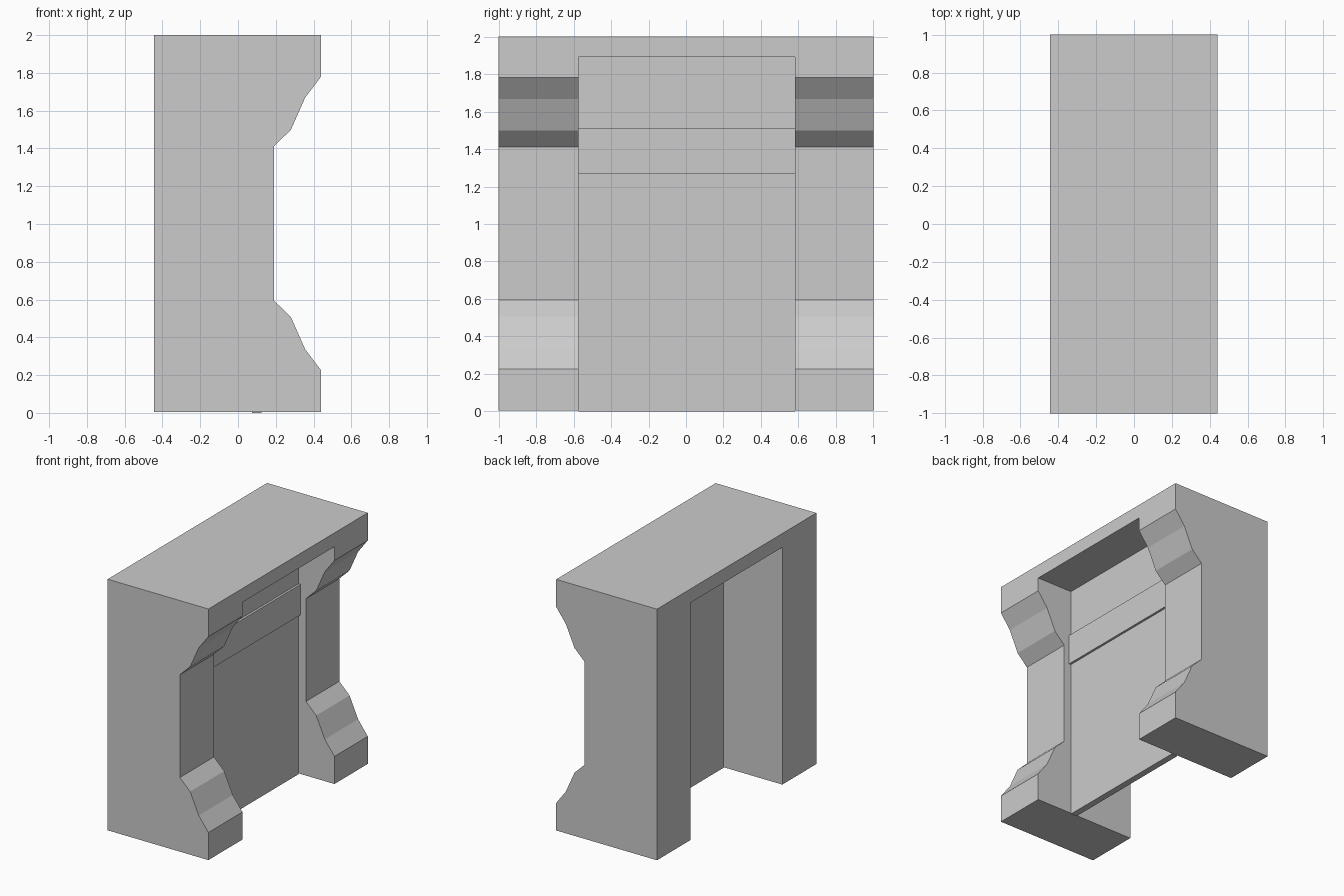
import bpy, bmesh

if "Cube" in bpy.data.objects:
    bpy.data.objects.remove(bpy.data.objects["Cube"])

OPEN_Y0, OPEN_Y1, OPEN_TOP = -0.573, 0.582, 1.89
BASE, TOP = 0.006, 2.0


def finish(name, bm):
    bmesh.ops.recalc_face_normals(bm, faces=bm.faces)
    mesh = bpy.data.meshes.new(name)
    bm.to_mesh(mesh)
    bm.free()
    obj = bpy.data.objects.new(name, mesh)
    bpy.context.collection.objects.link(obj)
    return obj


def extrude_profile(name, points, y0, y1):
    """Extrude an (x, z) outline along y."""
    bm = bmesh.new()
    face = bm.faces.new([bm.verts.new((x, y0, z)) for x, z in points])
    ext = bmesh.ops.extrude_face_region(bm, geom=[face])["geom"]
    verts = [v for v in ext if isinstance(v, bmesh.types.BMVert)]
    bmesh.ops.translate(bm, verts=verts, vec=(0, y1 - y0, 0))
    return finish(name, bm)


def box_profile(x0, x1, z0, z1):
    return [(x0, z0), (x1, z0), (x1, z1), (x0, z1)]


# Door frame: stepped buttress outline, mirrored about its mid height
half = [(0.44, BASE), (0.44, 0.225), (0.355, 0.338), (0.28, 0.507), (0.19, 0.595)]
outline = half + [(x, TOP + BASE - z) for x, z in reversed(half)]
outline += [(-0.445, TOP), (-0.445, BASE)]
frame = extrude_profile("door_frame", outline, -1.0, 1.0)

# Doorway cut through the frame
cutter = extrude_profile("doorway_cutter", box_profile(-1, 1, -0.5, OPEN_TOP),
                         OPEN_Y0, OPEN_Y1)
cutter.hide_render = True
mod = frame.modifiers.new("doorway", "BOOLEAN")
mod.operation = "DIFFERENCE"
mod.solver = "EXACT"
mod.object = cutter
bpy.context.view_layer.objects.active = frame
bpy.ops.object.modifier_apply(modifier=mod.name)
bpy.data.objects.remove(cutter)

# Door slab with a raised band across the front
back, front, raised = 0.073, 0.125, 0.143
door = box_profile(back, front, 0.0, OPEN_TOP)
door[2:2] = [(front, 1.27), (raised, 1.27), (raised, 1.512), (front, 1.512)]
extrude_profile("door", door, OPEN_Y0, OPEN_Y1)
